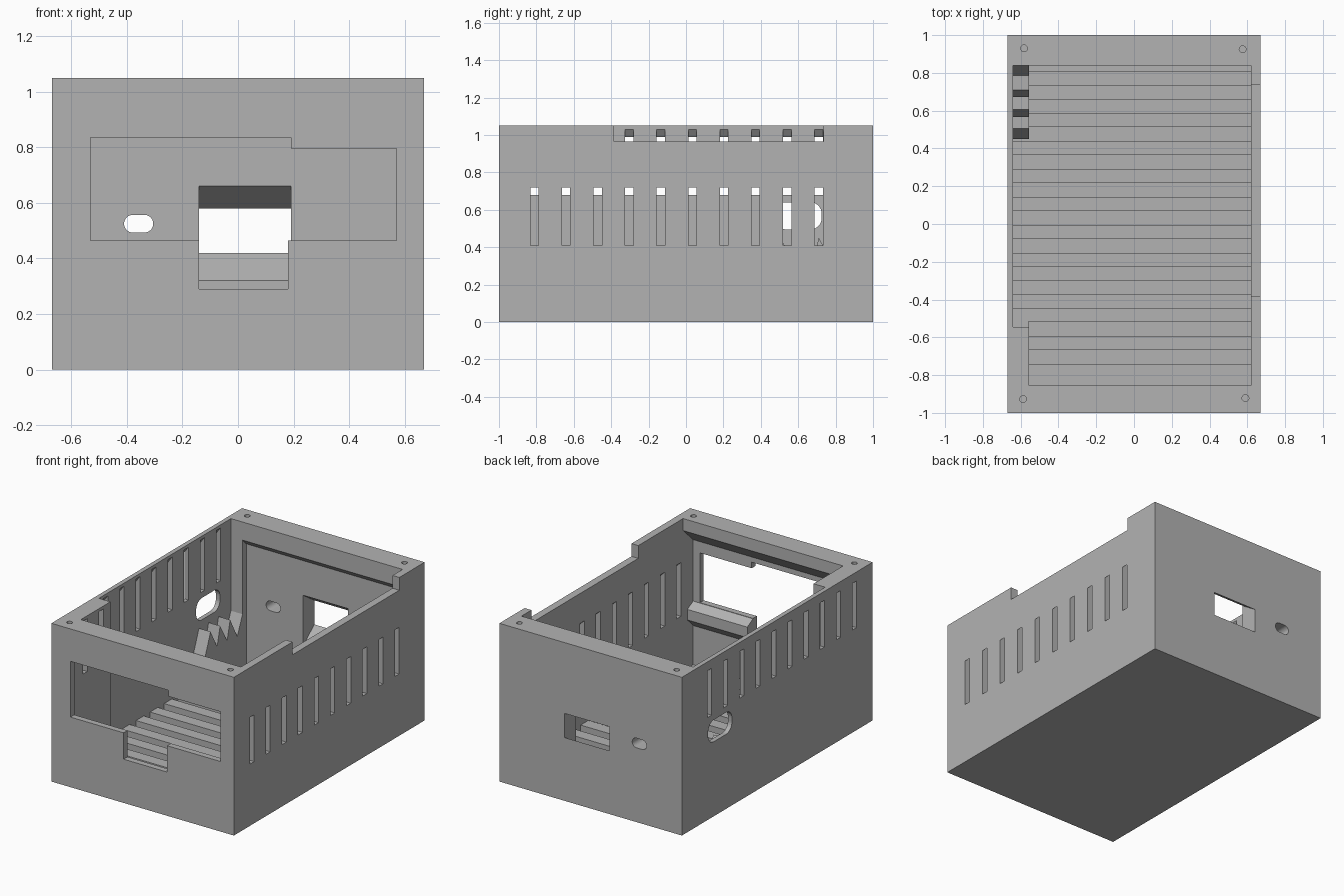
import bpy, bmesh, math

if "Cube" in bpy.data.objects:
    bpy.data.objects.remove(bpy.data.objects["Cube"])

mat = bpy.data.materials.new("plain grey")
mat.diffuse_color = (0.45, 0.45, 0.45, 1)
mat.use_nodes = True
mat.node_tree.nodes["Principled BSDF"].inputs["Base Color"].default_value = mat.diffuse_color


def prism(name, axis, pts, a, b):
    """Extrude a 2D outline along an axis; pts use the other two axes in order."""
    bm = bmesh.new()

    def ring(d):
        out = []
        for p in pts:
            co = list(p)
            co.insert(axis, d)
            out.append(bm.verts.new(co))
        return out
    lo, hi = ring(a), ring(b)
    n = len(pts)
    bm.faces.new(lo)
    bm.faces.new(hi[::-1])
    for i in range(n):
        j = (i + 1) % n
        bm.faces.new((lo[i], hi[i], hi[j], lo[j]))
    bmesh.ops.recalc_face_normals(bm, faces=bm.faces)
    me = bpy.data.meshes.new(name)
    bm.to_mesh(me)
    bm.free()
    me.materials.append(mat)
    ob = bpy.data.objects.new(name, me)
    bpy.context.collection.objects.link(ob)
    return ob


def rect(u0, u1, v0, v1):
    return [(u0, v0), (u1, v0), (u1, v1), (u0, v1)]


def oval(u0, u1, v0, v1, r, seg=8):
    pts = []
    for k, (cu, cv) in enumerate([(u1 - r, v1 - r), (u0 + r, v1 - r),
                                  (u0 + r, v0 + r), (u1 - r, v0 + r)]):
        for i in range(seg + 1):
            t = math.pi / 2 * (k + i / seg)
            pts.append((cu + r * math.cos(t), cv + r * math.sin(t)))
    return pts


def circle(u, v, r, seg=20):
    return [(u + r * math.cos(2 * math.pi * i / seg),
             v + r * math.sin(2 * math.pi * i / seg)) for i in range(seg)]


case = prism("case_shell", 2, rect(-0.67, 0.67, -1, 1), 0, 1.05)


def cut(axis, pts, a, b):
    cutter = prism("cutter", axis, pts, a, b)
    cutter.hide_render = True
    mod = case.modifiers.new("cut", "BOOLEAN")
    mod.operation = "DIFFERENCE"
    mod.solver = "EXACT"
    mod.object = cutter
    bpy.context.view_layer.objects.active = case
    bpy.ops.object.modifier_apply(modifier=mod.name)
    bpy.data.objects.remove(cutter)


# Cavity with sloped lips at front and back
cut(0, [(-0.96, 0.04), (0.88, 0.04), (0.88, 0.89), (0.84, 0.93), (0.84, 1.1),
        (-0.855, 1.1), (-0.855, 0.97), (-0.96, 0.87)], -0.555, 0.62)
# Side channel, leaving a front block and a back corner post
cut(2, rect(-0.64, -0.55, -0.545, 0.84), 0.04, 1.1)

# Notch in the top of the right wall
cut(0, rect(-0.385, 0.735, 0.965, 1.1), 0.6, 0.7)

# Front window
cut(1, [(-0.53, 0.465), (-0.14, 0.465), (-0.14, 0.29), (0.18, 0.29),
        (0.18, 0.465), (0.57, 0.465), (0.57, 0.795), (0.19, 0.795),
        (0.19, 0.835), (-0.53, 0.835)], -1.05, -0.94)

# Back window flaring inward, and a small oval beside it
cut(0, [(1.012, 0.43), (0.868, 0.31), (0.868, 0.668), (1.012, 0.572)], -0.14, 0.19)
cut(1, oval(-0.41, -0.305, 0.493, 0.557, 0.032), 0.85, 1.05)

# Oval in the left wall
cut(0, oval(0.475, 0.725, 0.495, 0.64, 0.06), -0.7, -0.6)

# Vent slots with sloped tops on both sides
for i in range(10):
    y = -0.81 + 0.1689 * i
    cut(1, [(-0.68, 0.68), (-0.545, 0.68), (-0.545, 1.03), (-0.64, 1.03),
            (-0.67, 0.99), (-0.68, 0.99)], y - 0.022, y + 0.022)
    cut(1, [(0.68, 0.41), (0.6, 0.41), (0.6, 0.785), (0.67, 0.72),
            (0.68, 0.72)], y - 0.022, y + 0.022)

# Screw holes
for x, y in [(-0.582, 0.93), (0.575, 0.925), (-0.587, -0.927), (0.59, -0.922)]:
    cut(2, circle(x, y, 0.018), 0.95, 1.1)

# Floor ribs
for i in range(11):
    y = -0.705 + 0.1475 * i
    x0 = -0.56 if y < -0.545 else -0.645
    prism("floor_rib", 0, rect(y - 0.04, y + 0.04, 0.03, 0.09), x0, 0.625)

# Toothed rack under the left oval
teeth = [(0.45, 0.03)]
for y0, y1, y2 in [(0.45, 0.505, 0.57), (0.57, 0.605, 0.675), (0.675, 0.71, 0.775)]:
    teeth += [(y0, 0.31), (y1, 0.45), (y2, 0.33)]
teeth += [(0.785, 0.31), (0.845, 0.45), (0.845, 0.03)]
prism("toothed_rack", 0, teeth, -0.645, -0.555)

# Ledge inside the front wall below the window
prism("front_ledge", 0, [(-0.965, 0.465), (-0.9, 0.43), (-0.9, 0.36),
                         (-0.965, 0.295)], 0.18, 0.625)
